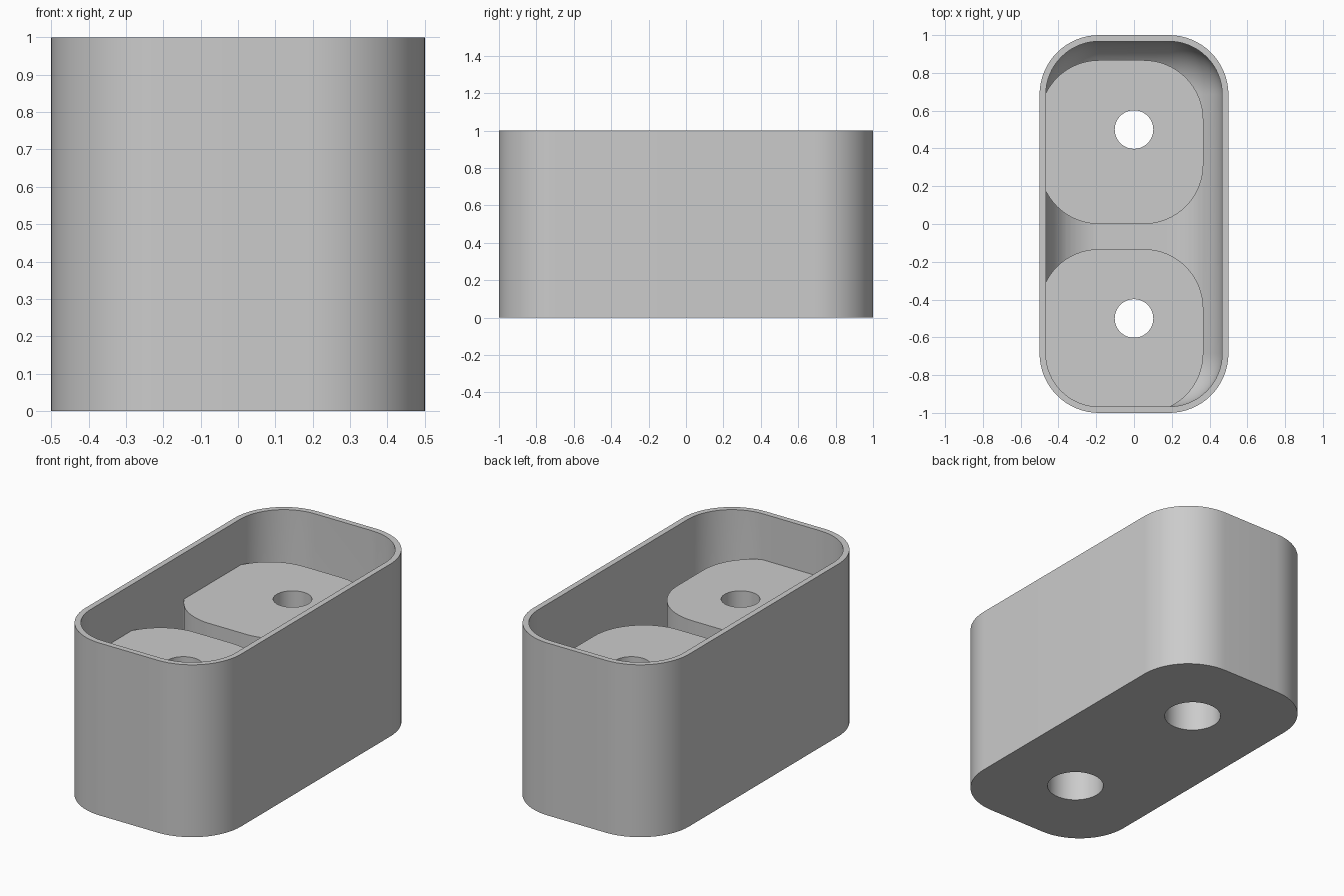
import bpy, bmesh, math

if "Cube" in bpy.data.objects:
    bpy.data.objects.remove(bpy.data.objects["Cube"])

SEG = 16          # segments per rounded corner
WALL = 0.033
R_OUT = 0.315
R_IN = R_OUT - WALL


def ring(bm, core, r, z):
    """Rounded rectangle: a core rectangle (x0, x1, y0, y1) grown by r."""
    x0, x1, y0, y1 = core
    verts = []
    for q, (cx, cy) in enumerate(((x1, y1), (x0, y1), (x0, y0), (x1, y0))):
        for i in range(SEG + 1):
            a = math.pi / 2 * (q + i / SEG)
            verts.append(bm.verts.new((cx + r * math.cos(a), cy + r * math.sin(a), z)))
    return verts


def loft(name, core, levels):
    """Closed solid through rounded rectangles given as (radius, z), from bottom to top."""
    bm = bmesh.new()
    rings = [ring(bm, core, r, z) for r, z in levels]
    for a, b in zip(rings, rings[1:]):
        for i in range(len(a)):
            j = (i + 1) % len(a)
            bm.faces.new((a[i], a[j], b[j], b[i]))
    bm.faces.new(rings[0][::-1])
    bm.faces.new(rings[-1])
    bmesh.ops.remove_doubles(bm, verts=bm.verts, dist=0.0002)
    bmesh.ops.recalc_face_normals(bm, faces=bm.faces)
    mesh = bpy.data.meshes.new(name)
    bm.to_mesh(mesh)
    bm.free()
    obj = bpy.data.objects.new(name, mesh)
    bpy.context.collection.objects.link(obj)
    return obj


def subtract(obj, cutters):
    """Cut the helpers out of obj, then remove them."""
    for cutter in cutters:
        mod = obj.modifiers.new("cut", "BOOLEAN")
        mod.operation = "DIFFERENCE"
        mod.solver = "EXACT"
        mod.object = cutter
    graph = bpy.context.evaluated_depsgraph_get()
    mesh = bpy.data.meshes.new_from_object(obj.evaluated_get(graph))
    obj.modifiers.clear()
    obj.data = mesh
    for cutter in cutters:
        bpy.data.objects.remove(cutter)


# Outer body
half_x, half_y = 0.5 - R_OUT, 1 - R_OUT
core = (-half_x, half_x, -half_y, half_y)
body = loft("holder_body", core, [(R_OUT, 0), (R_OUT, 1)])

# Cavity with a rounded floor edge
fillet = [math.pi / 2 * i / SEG for i in range(SEG + 1)]
levels = [(R_IN * math.sin(t), WALL + R_IN * (1 - math.cos(t))) for t in fillet]
cavity = loft("cavity", core, levels + [(R_IN, 1.2)])

# Two raised mounting blocks, left standing inside the cavity
side = 0.867 - 2 * R_OUT
blocks = []
for y in (-half_y, 1 - half_y):
    block_core = (-half_x, -half_x + side, y, y + side)
    blocks.append(loft("block", block_core, [(R_OUT, -0.1), (R_OUT, 0.733)]))
subtract(cavity, blocks)

# Stepped screw holes, wider from below
holes = []
for y in (-0.5, 0.5):
    holes.append(loft("hole", (0, 0, y, y),
                      [(0.153, -0.1), (0.153, 0.45), (0.102, 0.45), (0.102, 0.9)]))
subtract(body, [cavity] + holes)

# Material and shading
grey = bpy.data.materials.new("light_grey")
grey.use_nodes = True
colour = (0.6, 0.6, 0.6, 1)
grey.diffuse_color = colour
grey.node_tree.nodes["Principled BSDF"].inputs["Base Color"].default_value = colour
body.data.materials.clear()
body.data.materials.append(grey)
for poly in body.data.polygons:
    poly.material_index = 0

bpy.ops.object.select_all(action="DESELECT")
body.select_set(True)
bpy.context.view_layer.objects.active = body
bpy.ops.object.shade_smooth_by_angle(angle=math.radians(30))
